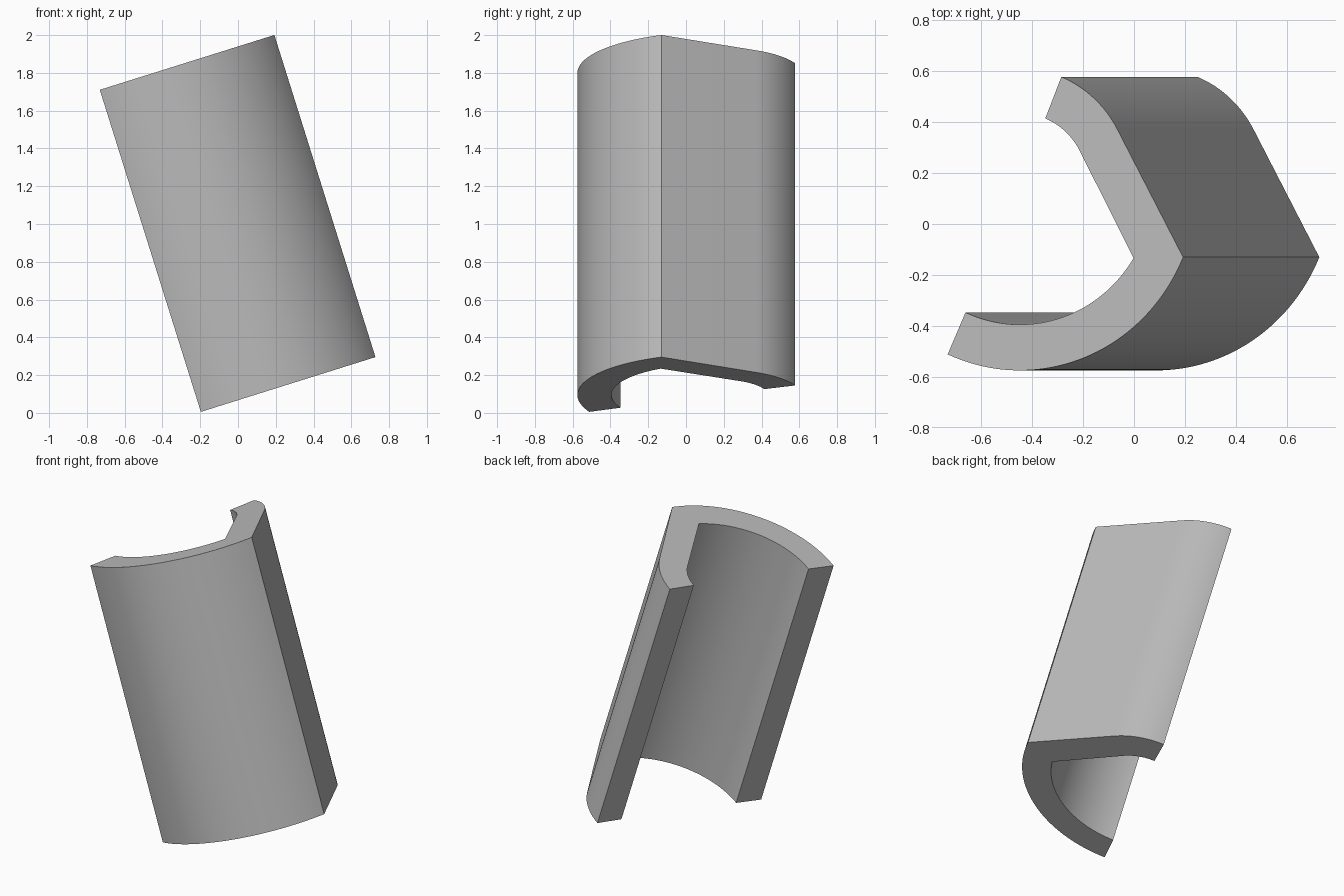
import bpy, bmesh
from math import sin, cos, atan2, hypot, acos, radians
from mathutils import Vector

if "Cube" in bpy.data.objects:
    bpy.data.objects.remove(bpy.data.objects["Cube"], do_unlink=True)

grey = bpy.data.materials.new("plain grey")
grey.use_nodes = True
colour = (0.5, 0.5, 0.5, 1)
grey.diffuse_color = colour
grey.node_tree.nodes["Principled BSDF"].inputs["Base Color"].default_value = colour

CENTRE = Vector((-0.47, 0.155))
TILT = atan2(0.535, 1.705)
AXIS = Vector((0.535, 0, -1.705))


def arc(radius, start, end, steps):
    """Points on a circle about the shared centre, angles in radians."""
    angles = [start + (end - start) * i / steps for i in range(steps + 1)]
    return [CENTRE + radius * Vector((cos(a), sin(a))) for a in angles]


def wall(big, small, corner):
    """Wide arc to the corner, then a tangent flat and a tighter arc."""
    corner = radians(corner)
    tangent = corner + acos(small / big)
    return (arc(big, radians(-114), corner, 40)
            + arc(small, tangent, radians(68), 16))


# Closed cross-section: outer wall, then inner wall back again
section = wall(0.73, 0.456, -23) + wall(0.55, 0.28, -31.7)[::-1]

# Sweep the section along the leaning axis
bm = bmesh.new()
top = bm.faces.new([bm.verts.new((p.x * cos(TILT), p.y, 1.94 + p.x * sin(TILT)))
                    for p in section])
swept = bmesh.ops.extrude_face_region(bm, geom=[top], use_keep_orig=True)
bmesh.ops.translate(bm, vec=AXIS,
                    verts=[v for v in swept["geom"] if isinstance(v, bmesh.types.BMVert)])
bmesh.ops.recalc_face_normals(bm, faces=bm.faces)

mesh = bpy.data.meshes.new("curved_shell")
bm.to_mesh(mesh)
bm.free()
mesh.materials.append(grey)
shell = bpy.data.objects.new("curved_shell", mesh)
bpy.context.collection.objects.link(shell)

# Smooth curves, crisp corners
bpy.context.view_layer.objects.active = shell
shell.select_set(True)
bpy.ops.object.shade_smooth_by_angle(angle=radians(30))
